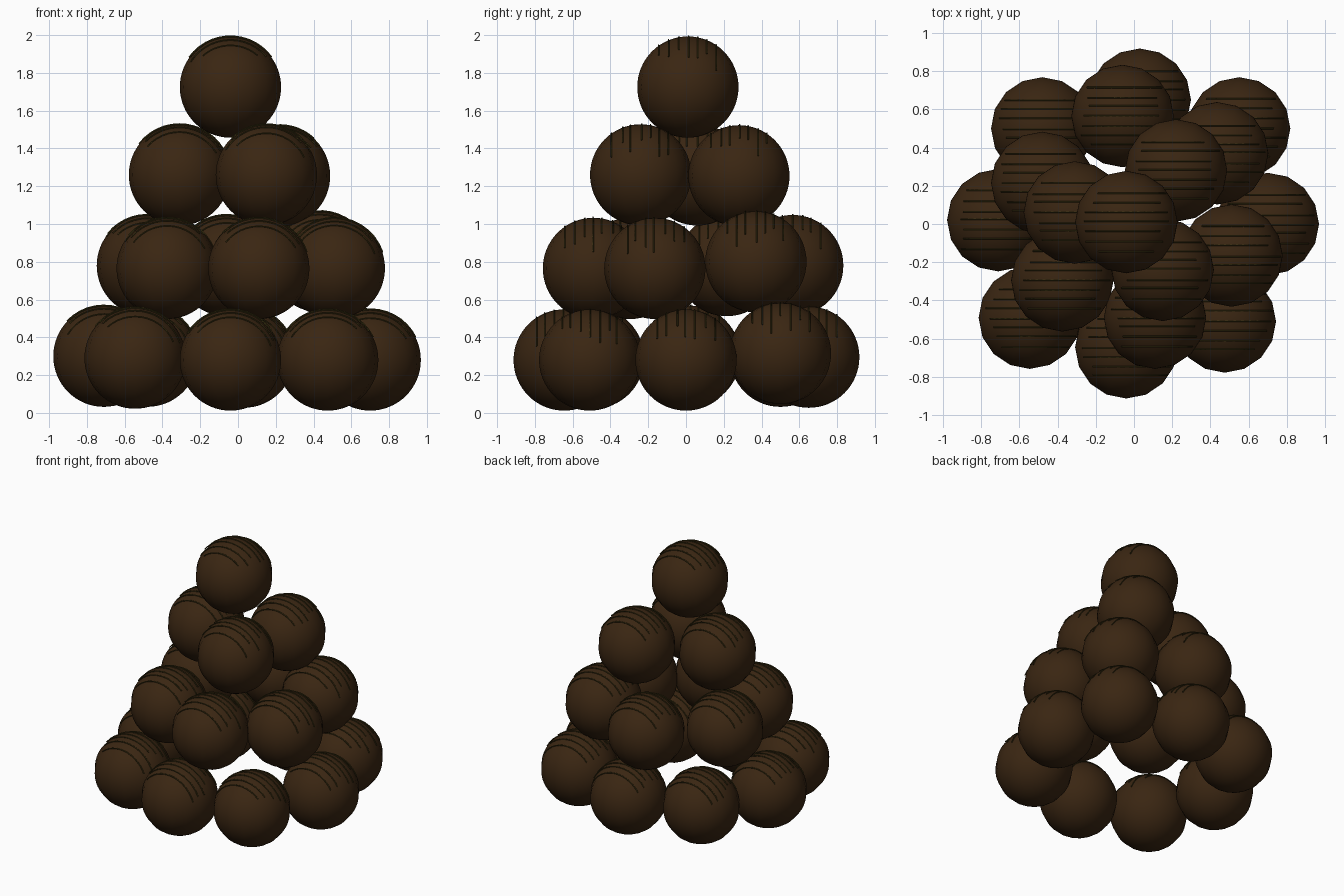
import bpy, math, random

random.seed(4)
cube = bpy.data.objects.get("Cube")
if cube:
    bpy.data.objects.remove(cube, do_unlink=True)

RADIUS = 0.268
STRANDS = 7
STEPS = 14


def make_material(name, colour):
    mat = bpy.data.materials.new(name)
    mat.use_nodes = True
    mat.diffuse_color = colour
    bsdf = mat.node_tree.nodes["Principled BSDF"]
    bsdf.inputs["Base Color"].default_value = colour
    bsdf.inputs["Roughness"].default_value = 0.6
    return mat


chocolate = make_material("dark chocolate", (0.042, 0.019, 0.006, 1))
syrup = make_material("drizzle syrup", (0.040, 0.030, 0.006, 1))

# Ball centres, tier by tier from the bottom
tiers = {
    "bottom": [(0.70, 0.0, 0.28), (0.55, 0.50, 0.315), (0.03, 0.65, 0.295),
               (-0.48, 0.50, 0.30), (-0.71, 0.02, 0.30), (-0.545, -0.49, 0.29),
               (-0.04, -0.645, 0.28), (0.475, -0.51, 0.28)],
    "second": [(0.51, -0.165, 0.765), (0.435, 0.37, 0.80), (-0.06, 0.565, 0.78),
               (-0.48, 0.215, 0.78), (-0.375, -0.295, 0.765), (0.11, -0.49, 0.765)],
    "third": [(0.22, 0.28, 1.255), (-0.31, 0.06, 1.26), (0.15, -0.24, 1.26)],
    "top": [(-0.04, 0.01, 1.725)],
}


def add_ball(name, centre):
    bpy.ops.mesh.primitive_uv_sphere_add(segments=16, ring_count=32,
                                         radius=RADIUS, location=centre)
    ball = bpy.context.object
    ball.name = name
    ball.data.materials.append(chocolate)
    bpy.ops.object.shade_smooth()


def add_drizzle(name, centre):
    # Parallel strands arching over the top, running left to right
    curve = bpy.data.curves.new(name, "CURVE")
    curve.dimensions = "3D"
    curve.bevel_depth = 0.004
    curve.bevel_resolution = 1
    curve.use_fill_caps = True
    for i in range(STRANDS):
        y = (i - (STRANDS - 1) / 2) * 0.05 + random.uniform(-0.006, 0.006)
        arc = math.sqrt((RADIUS + 0.002) ** 2 - y * y)
        start = math.radians(random.uniform(130, 150))
        end = math.radians(random.uniform(18, 50))
        spline = curve.splines.new("POLY")
        spline.points.add(STEPS - 1)
        for k, point in enumerate(spline.points):
            a = start + (end - start) * k / (STEPS - 1)
            point.co = (arc * math.cos(a), y, arc * math.sin(a), 1)
    curve.materials.append(syrup)
    obj = bpy.data.objects.new(name, curve)
    obj.location = centre
    bpy.context.collection.objects.link(obj)


for tier, centres in tiers.items():
    for n, centre in enumerate(centres, 1):
        add_ball(f"{tier}_ball_{n}", centre)
        add_drizzle(f"{tier}_drizzle_{n}", centre)
